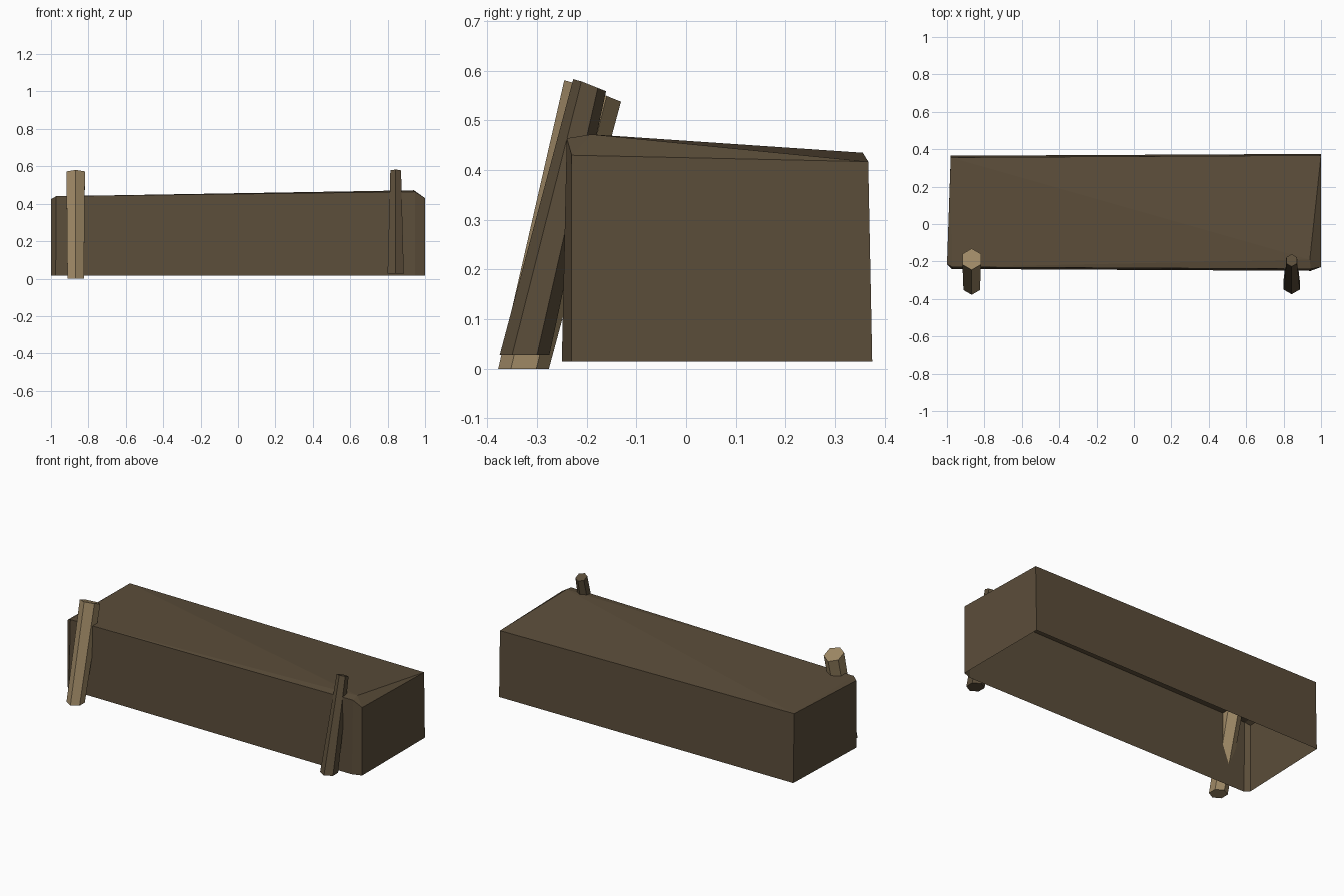
import bpy, bmesh, math

if "Cube" in bpy.data.objects:
    bpy.data.objects.remove(bpy.data.objects["Cube"])

def material(name, rgb):
    m = bpy.data.materials.new(name)
    m.diffuse_color = (*rgb, 1)
    m.use_nodes = True
    m.node_tree.nodes["Principled BSDF"].inputs["Base Color"].default_value = m.diffuse_color
    return m

BROWN = material("dark_brown_wood", (0.105, 0.075, 0.042))
TAN = material("light_tan_wood", (0.345, 0.25, 0.132))

def make(name, verts, faces, mat):
    bm = bmesh.new()
    vs = [bm.verts.new(v) for v in verts]
    for f in faces:
        bm.faces.new([vs[i] for i in f])
    me = bpy.data.meshes.new(name)
    bm.to_mesh(me)
    bm.free()
    me.materials.append(mat)
    ob = bpy.data.objects.new(name, me)
    bpy.context.collection.objects.link(ob)
    return ob

# Beam: hollow shell, open underneath, with chipped front corners
base = [(-0.975, -0.24), (0.945, -0.25), (1, -0.23), (1, 0.375), (-0.98, 0.365), (-1, -0.215)]
rim = [(-0.972, -0.23, 0.44), (0.945, -0.24, 0.464), (1, -0.23, 0.43),
       (1, 0.367, 0.417), (-0.98, 0.356, 0.435), (-1, -0.215, 0.425)]
verts = [(x, y, 0.015) for x, y in base] + rim + [(0.94, -0.19, 0.472)]
walls = [(i, (i + 1) % 6, (i + 1) % 6 + 6, i + 6) for i in range(6)]
top = [(6, 7, 12),              # sliver chamfer along the front edge
       (7, 8, 12), (8, 9, 12),  # right end chamfer
       (12, 9, 10), (6, 12, 10),  # upper surface
       (6, 10, 11)]             # left end chamfer
make("beam", verts, walls + top, BROWN)

# Stakes: leaning six-sided posts with slanted tops
def stake(name, mat, x, bottom, top_ring, z_max):
    verts = []
    for (y, z, r, slope) in (bottom, top_ring):
        for k in range(6):
            a = math.radians(60 * k - 90)
            dy = r * math.sin(a)
            verts.append((x + r * math.cos(a), y + dy, min(z + slope * dy, z_max)))
    faces = [(k, (k + 1) % 6, (k + 1) % 6 + 6, k + 6) for k in range(6)]
    faces += [tuple(range(5, -1, -1)), tuple(range(6, 12))]
    make(name, verts, faces, mat)

stake("left_stake", TAN, -0.868, (-0.327, 0.0, 0.051, 0), (-0.188, 0.561, 0.057, -0.41), 0.581)
stake("right_stake", BROWN, 0.843, (-0.325, 0.028, 0.05, 0), (-0.194, 0.572, 0.033, -0.4), 0.583)
